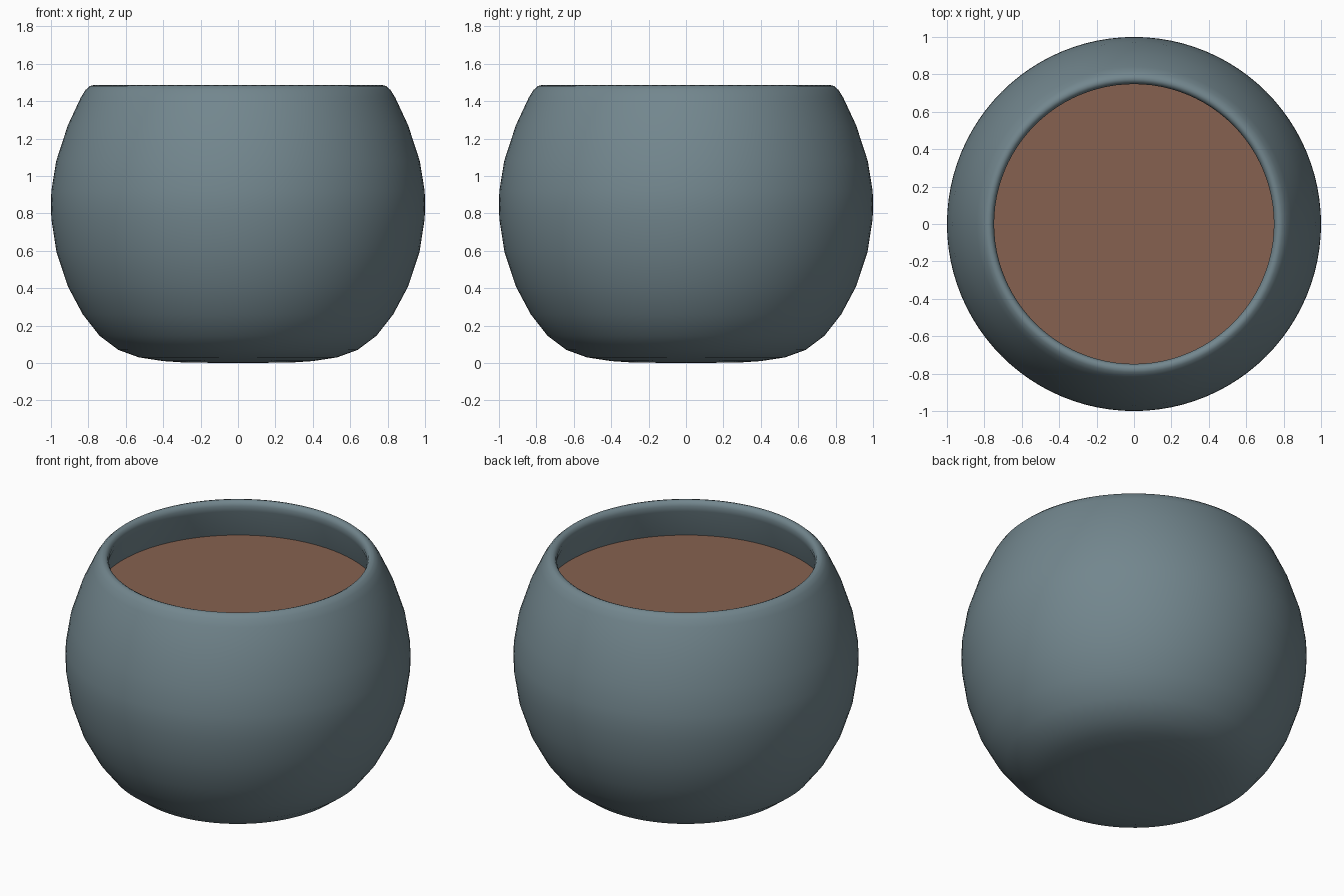
import bpy, bmesh, math

if "Cube" in bpy.data.objects:
    bpy.data.objects.remove(bpy.data.objects["Cube"])

SEGMENTS = 96


def material(name, color):
    mat = bpy.data.materials.new(name)
    mat.diffuse_color = color
    mat.use_nodes = True
    mat.node_tree.nodes["Principled BSDF"].inputs["Base Color"].default_value = mat.diffuse_color
    return mat


def lathe(name, profile, mat):
    """Revolve an (r, z) profile around z; points with r = 0 become poles."""
    bm = bmesh.new()
    verts = [bm.verts.new((r, 0, z)) for r, z in profile]
    edges = [bm.edges.new(pair) for pair in zip(verts, verts[1:])]
    bmesh.ops.spin(bm, geom=verts + edges, cent=(0, 0, 0), axis=(0, 0, 1),
                   angle=math.tau, steps=SEGMENTS, use_duplicate=False)
    bmesh.ops.remove_doubles(bm, verts=bm.verts, dist=1e-4)
    bmesh.ops.recalc_face_normals(bm, faces=bm.faces)
    mesh = bpy.data.meshes.new(name)
    bm.to_mesh(mesh)
    bm.free()
    mesh.materials.append(mat)
    mesh.shade_smooth()
    obj = bpy.data.objects.new(name, mesh)
    bpy.context.collection.objects.link(obj)
    return obj


glaze = material("glaze", (0.17, 0.24, 0.27, 1))
earth = material("earth", (0.24, 0.12, 0.08, 1))

# Round pot: outer wall from the base up, over the rim, down the inner wall
outer = [(0, 0), (0.28, 0.002), (0.40, 0.01), (0.53, 0.03), (0.64, 0.07),
         (0.74, 0.145), (0.83, 0.26), (0.91, 0.41), (0.97, 0.59),
         (0.998, 0.77), (1.0, 0.85), (0.998, 0.92), (0.972, 1.08),
         (0.91, 1.27), (0.84, 1.42)]
rim = [(0.815, 1.46), (0.793, 1.48), (0.775, 1.485), (0.758, 1.477),
       (0.748, 1.455), (0.752, 1.42)]
inner = [(0.825, 1.23), (0.88, 1.05), (0.90, 0.85), (0.87, 0.60),
         (0.76, 0.34), (0.58, 0.16), (0.36, 0.10), (0, 0.09)]
lathe("pot", outer + rim + inner, glaze)

# Flat soil disc inside the opening
bpy.ops.mesh.primitive_circle_add(vertices=SEGMENTS, radius=0.83,
                                  fill_type='NGON', location=(0, 0, 1.235))
soil = bpy.context.object
soil.name = "soil"
soil.data.materials.append(earth)
